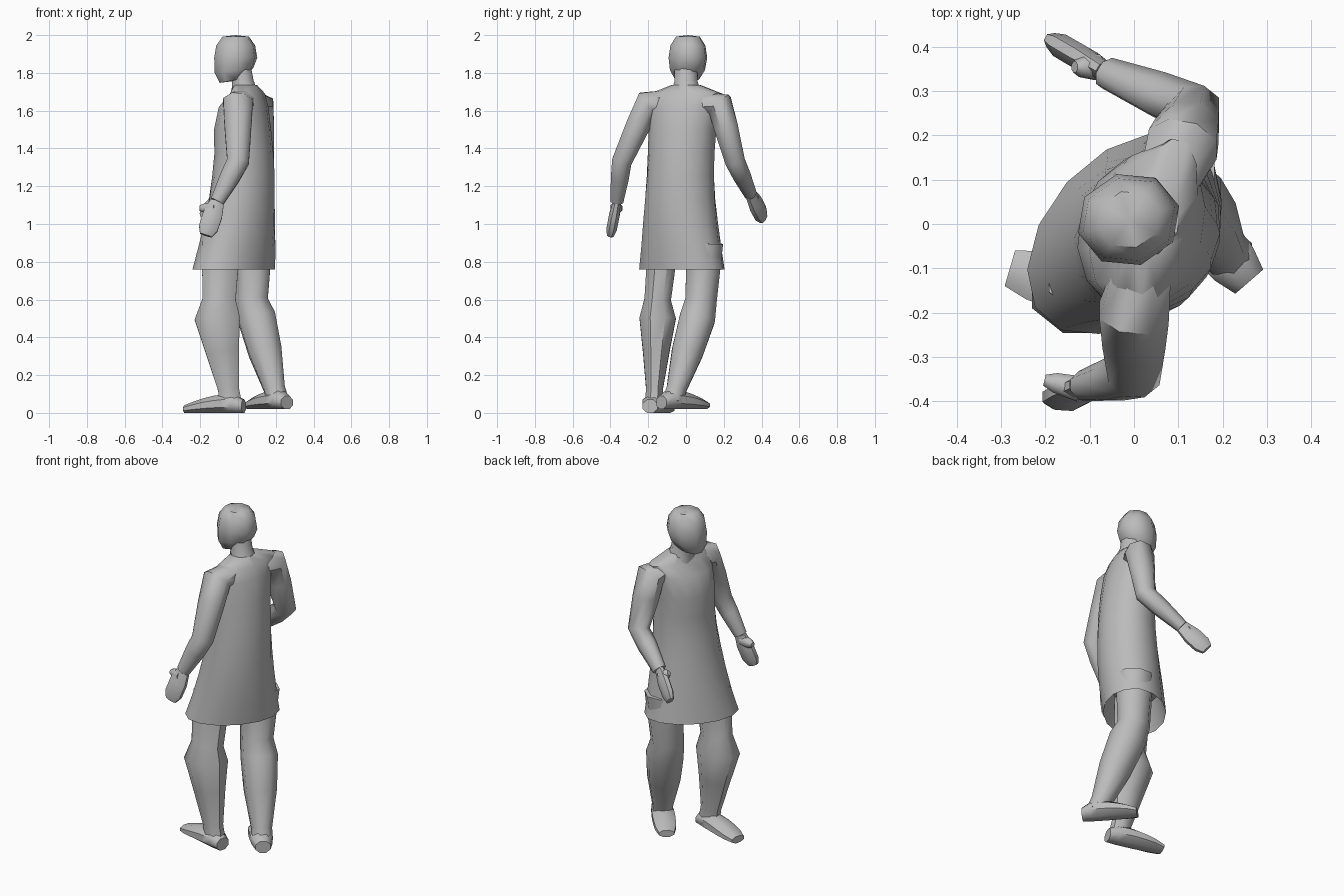
import bpy, bmesh
from math import cos, sin, pi, exp, sqrt, radians, copysign
from mathutils import Matrix, Vector

old = bpy.data.objects.get("Cube")
if old:
    bpy.data.objects.remove(old)

colour = (0.5, 0.5, 0.5, 1)
grey = bpy.data.materials.new("plain grey")
grey.use_nodes = True
grey.diffuse_color = colour
shader = next(node for node in grey.node_tree.nodes if node.type == 'BSDF_PRINCIPLED')
shader.inputs["Base Color"].default_value = colour

UP = Vector((0, 0, 1))
SIDEWAYS = Vector((1, 0, 0))


def finish(name, bm):
    """Turn a bmesh into a smooth shaded object that keeps its sharp edges."""
    bmesh.ops.recalc_face_normals(bm, faces=bm.faces)
    mesh = bpy.data.meshes.new(name)
    bm.to_mesh(mesh)
    bm.free()
    mesh.materials.append(grey)
    part = bpy.data.objects.new(name, mesh)
    bpy.context.collection.objects.link(part)
    bpy.ops.object.select_all(action='DESELECT')
    part.select_set(True)
    bpy.context.view_layer.objects.active = part
    bpy.ops.object.shade_smooth_by_angle(angle=radians(50))


def loft(name, rings, sides=8):
    """Skin over elliptical rings given as (centre, axis, axis), closing both ends."""
    bm = bmesh.new()
    loops = []
    for centre, wide, deep in rings:
        turns = [2 * pi * (i + 0.5) / sides for i in range(sides)]
        loops.append([bm.verts.new(centre + wide * cos(turn) + deep * sin(turn))
                      for turn in turns])
    for lower, upper in zip(loops, loops[1:]):
        for i in range(sides):
            j = (i + 1) % sides
            bm.faces.new((lower[i], lower[j], upper[j], upper[i]))
    bm.faces.new(loops[0])
    bm.faces.new(loops[-1])
    finish(name, bm)


def level(centre, width, depth, turn):
    """Horizontal ring whose wide axis is turned from the y axis towards x."""
    angle = radians(turn)
    wide = Vector((sin(angle), cos(angle), 0))
    return Vector(centre), wide * width, wide.cross(UP) * depth


def limb(name, joints, radii, across=SIDEWAYS, flat=0.9):
    """Tube through the joints, oval by the flat factor."""
    points = [Vector(joint) for joint in joints]
    rings = []
    for i, (point, radius) in enumerate(zip(points, radii)):
        along = (points[min(i + 1, len(points) - 1)] - points[max(i - 1, 0)]).normalized()
        wide = (across - along * across.dot(along)).normalized()
        rings.append((point, wide * radius, along.cross(wide) * radius * flat))
    loft(name, rings)


def arm(side, shoulder, elbow, wrist, tip, palm_axis, thumb_offset):
    """Sleeve, flat hand and thumb, all placed from the joints."""
    shoulder, elbow, wrist, tip = map(Vector, (shoulder, elbow, wrist, tip))
    collar = shoulder.lerp(Vector((0.04, 0, shoulder.z)), 0.5) + UP * 0.01
    upper = shoulder.lerp(elbow, 0.4)
    forearm = elbow.lerp(wrist, 0.4)
    limb(side + "_arm", (collar, shoulder, upper, elbow, forearm, wrist),
         (0.07, 0.085, 0.077, 0.063, 0.057, 0.04))
    palm = wrist.lerp(tip, 0.4)
    limb(side + "_hand", (wrist, palm, wrist.lerp(tip, 0.8), tip),
         (0.04, 0.056, 0.055, 0.036), palm_axis, 0.55)
    base = wrist.lerp(tip, 0.2)
    thumb = base + Vector(thumb_offset)
    limb(side + "_thumb", (base, base.lerp(thumb, 0.7), thumb),
         (0.035, 0.027, 0.015), UP)


def leg(side, hip, thigh, knee, ankle, girth, flat):
    """Stocky leg, pinched above the knee and tapering to the ankle."""
    knee, ankle = Vector(knee), Vector(ankle)
    calf = knee.lerp(ankle, 0.4)
    limb(side + "_leg", (hip, thigh, knee, calf, knee.lerp(ankle, 0.85), ankle),
         (0.11, 0.095, girth, 0.095, 0.06, 0.063), flat=flat)


def foot(side, heel, toe):
    """Flat soled shoe: tall at the ankle, low and blunt at the toe."""
    heel, toe = Vector(heel), Vector(toe)
    across = (toe - heel).cross(UP).normalized()
    steps = 6
    rings = []
    for i in range(steps + 1):
        t = i / steps
        width = 0.045 + 0.023 * sqrt(sin(pi * t) + 1e-6)
        height = 0.04 + 0.1 * (1 - t) * sqrt(t) + 0.03 * (1 - t)
        rings.append((heel.lerp(toe, t) + UP * height / 2, across * width, UP * height * 0.54))
    loft(side + "_foot", rings)


# Dress: the body twists from hem to shoulders, narrows at the waist, swells at the bust
rings = [level((-0.01, 0, 0.9), 0.2, 0.13, 42)]
steps = 7
for i in range(steps + 1):
    t = i / steps
    bust = 0.016 * exp(-((t - 0.9) / 0.15) ** 2)
    hem = 0.012 * (1 - t) ** 4
    centre = (0.05 * sin(pi * t / 2) - 0.01 - bust - hem,
              -0.01 - 0.02 * sin(pi * t) - hem, 0.76 + 0.86 * t)
    width = 0.18 + 0.09 * (1 - t / 0.75) ** 2 - hem / 2
    depth = 0.135 + 0.045 * cos(pi * t / 2) - 0.02 * t ** 4 + bust - hem / 2
    rings.append(level(centre, width, depth, 29 + 13 * cos(pi * t)))
rings.append(level((0.05, 0, 1.69), 0.2, 0.08, 16))
rings.append(level((0.04, 0, 1.735), 0.08, 0.06, 16))
loft("dress", rings, 14)

# Neck
loft("neck", [level((0.04, 0, 1.68), 0.09, 0.08, 0),
              level((0.025, 0, 1.76), 0.065, 0.062, 0),
              level((0.01, 0, 1.84), 0.065, 0.062, 0)])

# Head: boxy faceted ball with a flat crown and a jaw drawn to the front
bm = bmesh.new()
bmesh.ops.create_uvsphere(bm, u_segments=8, v_segments=6, radius=1)
for vert in bm.verts:
    x, y, z = vert.co
    fuller = (x * x + y * y + 1e-6) ** -0.15
    x, y = x * fuller, y * fuller
    if z < 0:
        x += z * 0.15
    z = copysign(min(abs(z), 0.93) / 0.93, z)
    vert.co = (x * 0.118, y * 0.106, z * 0.12 + x * min(z, 0) * -0.03)
bm.transform(Matrix.Translation((-0.012, 0.01, 1.88)) @ Matrix.Rotation(radians(15), 4, 'Z'))
finish("head", bm)

# Arms hanging outwards with bent elbows
arm("left", (0, -0.2, 1.64), (0, -0.34, 1.33), (-0.11, -0.365, 1.12),
    (-0.17, -0.4, 0.94), SIDEWAYS, (-0.08, 0.02, 0))
arm("right", (0.11, 0.18, 1.63), (0.135, 0.26, 1.33), (-0.06, 0.34, 1.16),
    (-0.18, 0.41, 1.03), UP, (-0.05, 0, 0.03))

# Legs and feet in a turning step
leg("left", (-0.09, -0.12, 0.9), (-0.1, -0.15, 0.6), (-0.11, -0.15, 0.5),
    (-0.04, -0.17, 0.06), 0.13, 0.8)
foot("left", (0.03, -0.19, 0), (-0.28, -0.1, 0))
leg("right", (0.08, 0.1, 0.9), (0.07, 0.08, 0.6), (0.1, 0.06, 0.5),
    (0.21, -0.07, 0.06), 0.107, 0.95)
foot("right", (0.26, -0.13, 0.02), (0.06, 0.1, 0.02))
